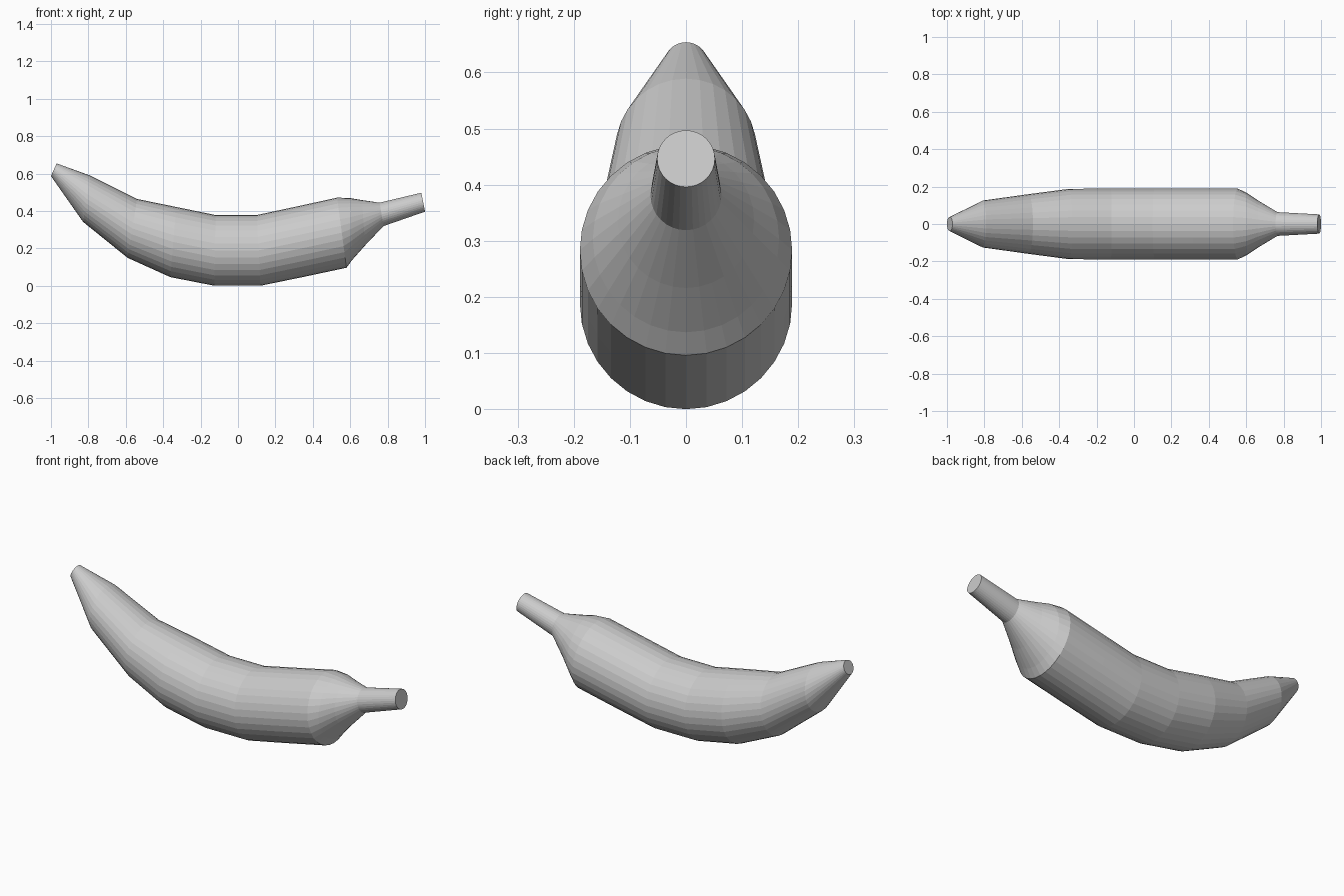
import bpy, bmesh, math
from mathutils import Vector

if "Cube" in bpy.data.objects:
    bpy.data.objects.remove(bpy.data.objects["Cube"])

SIDES = 32

# Each ring of the fruit: top point (x, z), bottom point (x, z)
RINGS = [
    (-0.970, 0.660, -1.000, 0.592),   # blossom tip
    (-0.790, 0.595, -0.828, 0.347),
    (-0.540, 0.470, -0.590, 0.155),
    (-0.330, 0.427, -0.362, 0.052),
    (-0.120, 0.384, -0.126, 0.006),
    (0.100, 0.384, 0.120, 0.006),
    (0.315, 0.430, 0.350, 0.053),
    (0.530, 0.477, 0.580, 0.102),
    (0.598, 0.475, 0.610, 0.143),     # shoulder
    (0.662, 0.464, 0.680, 0.222),
    (0.757, 0.450, 0.778, 0.325),     # neck
    (0.980, 0.503, 1.000, 0.402),     # stem end
]


def add_ring(bm, tx, tz, bx, bz):
    top, bottom = Vector((tx, 0, tz)), Vector((bx, 0, bz))
    centre, up = (top + bottom) / 2, (top - bottom) / 2
    side = Vector((0, up.length, 0))
    return [bm.verts.new(centre + up * math.cos(a) + side * math.sin(a))
            for a in (2 * math.pi * i / SIDES for i in range(SIDES))]


# Banana: skin lofted through the rings, flat caps at both ends
bm = bmesh.new()
rings = [add_ring(bm, *r) for r in RINGS]
for a, b in zip(rings, rings[1:]):
    for i in range(SIDES):
        j = (i + 1) % SIDES
        bm.faces.new((a[i], a[j], b[j], b[i]))
bm.faces.new(rings[0])
bm.faces.new(rings[-1])
bmesh.ops.recalc_face_normals(bm, faces=bm.faces[:])
zmin = min(v.co.z for v in bm.verts)
bmesh.ops.translate(bm, verts=bm.verts[:], vec=(0, 0, -zmin))

mesh = bpy.data.meshes.new("banana")
bm.to_mesh(mesh)
bm.free()
bpy.context.collection.objects.link(bpy.data.objects.new("banana", mesh))
